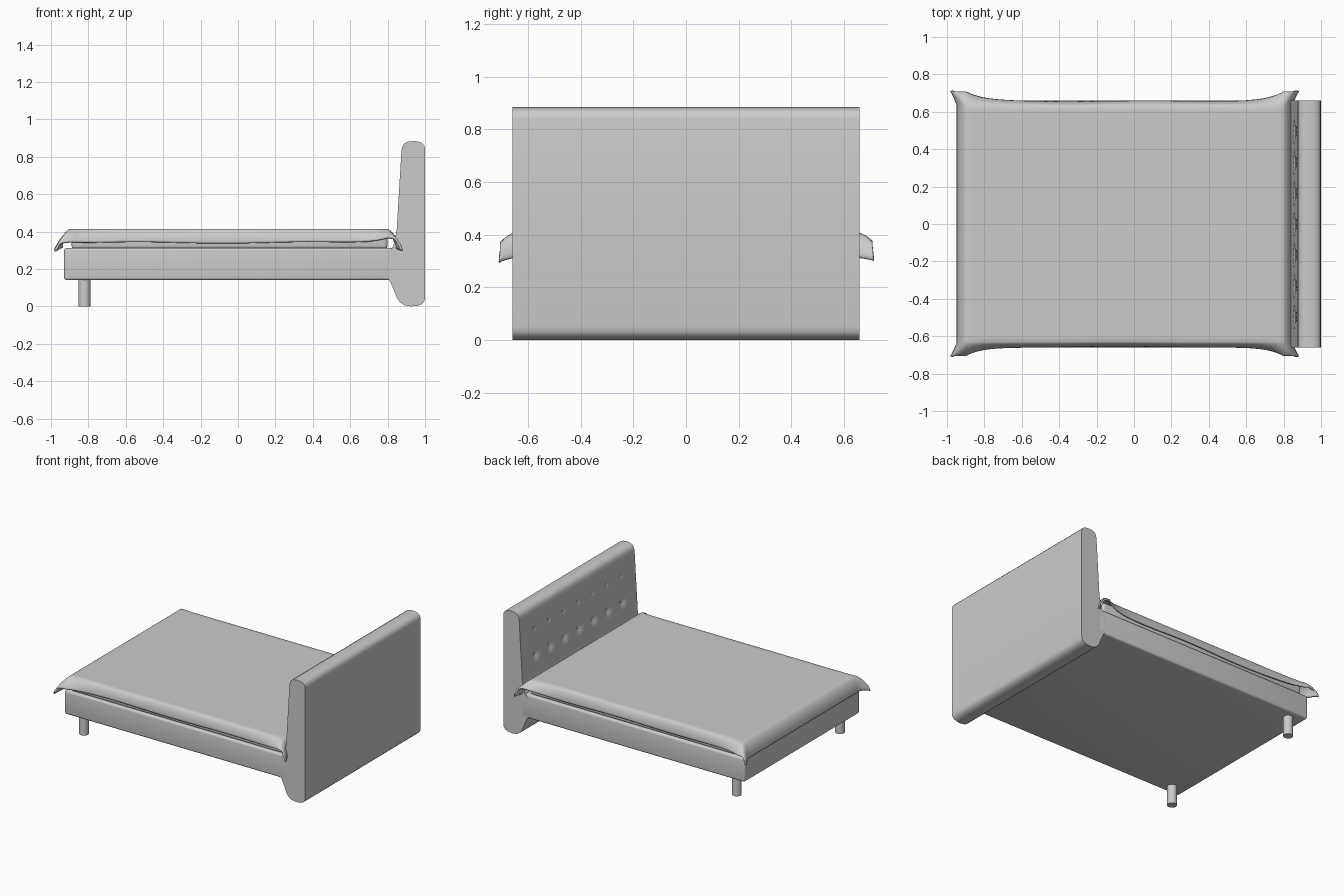
import bpy, bmesh, math

if "Cube" in bpy.data.objects:
    bpy.data.objects.remove(bpy.data.objects["Cube"])

W = 0.66                                   # half width of the bed
BUTTON_Y = [i * 0.165 for i in range(-3, 4)]
ROWS = [(0.53, 0.016, 0.035), (0.715, 0.009, 0.016)]   # height, dent depth, dent radius


def finish(name, bm, angle=40):
    bmesh.ops.recalc_face_normals(bm, faces=bm.faces)
    me = bpy.data.meshes.new(name)
    bm.to_mesh(me)
    bm.free()
    ob = bpy.data.objects.new(name, me)
    bpy.context.collection.objects.link(ob)
    bpy.ops.object.select_all(action='DESELECT')
    bpy.context.view_layer.objects.active = ob
    ob.select_set(True)
    bpy.ops.object.shade_smooth_by_angle(angle=math.radians(angle))
    return ob


def rounded_box(name, x0, x1, hy, z0, z1, r):
    bm = bmesh.new()
    bmesh.ops.create_cube(bm, size=1)
    for v in bm.verts:
        v.co = ((x0 + x1) / 2 + v.co.x * (x1 - x0), v.co.y * 2 * hy,
                (z0 + z1) / 2 + v.co.z * (z1 - z0))
    bmesh.ops.bevel(bm, geom=bm.edges[:], offset=r, segments=4, profile=0.5, affect='EDGES')
    return finish(name, bm)


def front_x(z):
    return 0.848 + 0.06 * (z - 0.4)


# Headboard: side profile swept across the width, with tufted dents in the front
front = [(front_x(0.83 - 0.01 * i), 0.83 - 0.01 * i) for i in range(44)]
lower = [(0.838, 0.36), (0.83, 0.32), (0.805, 0.29), (0.80, 0.15), (0.812, 0.135),
         (0.832, 0.09), (0.85, 0.045), (0.868, 0.02), (0.89, 0.006), (0.925, 0.0),
         (0.96, 0.003), (0.985, 0.013), (0.997, 0.03), (1.0, 0.05)]
upper = [(1.0, 0.84), (0.996, 0.86), (0.983, 0.874), (0.96, 0.882), (0.935, 0.884),
         (0.905, 0.88), (0.887, 0.87), (0.878, 0.853)]
profile = front + lower + upper
bm = bmesh.new()
rings, N = [], 96
for j in range(N + 1):
    y = -W + 2 * W * j / N
    ring = []
    for i, (x, z) in enumerate(profile):
        if i < len(front):
            for bz, depth, rad in ROWS:
                for by in BUTTON_Y:
                    x += depth * math.exp(-((y - by) ** 2 + (z - bz) ** 2) / rad ** 2)
        ring.append(bm.verts.new((x, y, z)))
    rings.append(ring)
P = len(profile)
for a, b in zip(rings, rings[1:]):
    for i in range(P):
        k = (i + 1) % P
        bm.faces.new((a[i], a[k], b[k], b[i]))
bm.faces.new(rings[0])
bm.faces.new(rings[-1])
finish("headboard", bm)

# Buttons sitting in the dents
bm = bmesh.new()
for bz, depth, rad in ROWS:
    for by in BUTTON_Y:
        made = bmesh.ops.create_uvsphere(bm, u_segments=12, v_segments=8, radius=0.009)
        for v in made['verts']:
            v.co = (front_x(bz) + depth + v.co.x * 0.6, by + v.co.y, bz + v.co.z)
finish("headboard_buttons", bm)

# Upholstered base and mattress
rounded_box("bed_base", -0.93, 0.86, W, 0.14, 0.313, 0.015)
rounded_box("mattress", -0.89, 0.80, 0.64, 0.305, 0.395, 0.02)

# Feet at the foot end
for side, y in (("left", -0.59), ("right", 0.59)):
    bm = bmesh.new()
    bmesh.ops.create_cone(bm, cap_ends=True, segments=32, radius1=0.032, radius2=0.032, depth=0.15)
    for v in bm.verts:
        v.co.x -= 0.82
        v.co.y += y
        v.co.z += 0.075
    finish(side + "_leg", bm)

# Blanket: flat cloth folded over the mattress edges, flaring at the corners
X0, X1, HY = -0.90, 0.80, 0.632            # where the folds begin
S = 8                                      # steps down each overhang


def steps(a, b, n):
    """Pairs of (flat position, signed overhang 0..1) along one direction."""
    return ([(a, -(S - i) / S) for i in range(S)]
            + [(a + (b - a) * i / n, 0.0) for i in range(n + 1)]
            + [(b, (i + 1) / S) for i in range(S)])


def out(t):
    return 1 - (1 - t) ** 2


bm = bmesh.new()
grid = []
for x, a in steps(X0, X1, 56):
    col = []
    for y, b in steps(-HY, HY, 44):
        ta, tb = abs(a), abs(b)
        sx, sy = math.copysign(1, a), math.copysign(1, b)
        near_x = math.exp(-(min(x - X0, X1 - x) / 0.09))
        near_y = math.exp(-((HY - abs(y)) / 0.06))
        px = x + sx * (0.048 * out(ta) + 0.035 * ta * near_y * tb) if ta else x
        py = y + sy * (0.026 * out(tb) + 0.05 * tb * near_x) if tb else y
        drop_a = 0.10 * ta ** 1.2
        lift = 0.035 * near_x if x > 0 else 0.01 * near_x
        drop_b = (0.075 - lift) * tb ** 1.3
        drop = (drop_a ** 4 + drop_b ** 4) ** 0.25 + 0.012 * ta * tb
        wave = 0.004 * tb * math.sin(7 * x + sy)
        col.append(bm.verts.new((px, py + sy * wave * 0.5, 0.415 - drop + wave)))
    grid.append(col)
for c, d in zip(grid, grid[1:]):
    for j in range(len(c) - 1):
        bm.faces.new((c[j], d[j], d[j + 1], c[j + 1]))
bm.normal_update()
if sum(f.normal.z for f in bm.faces) < 0:
    bmesh.ops.reverse_faces(bm, faces=bm.faces[:])
blanket = finish("blanket", bm, 50)
thick = blanket.modifiers.new("thickness", 'SOLIDIFY')
thick.thickness = 0.012
thick.offset = -1
